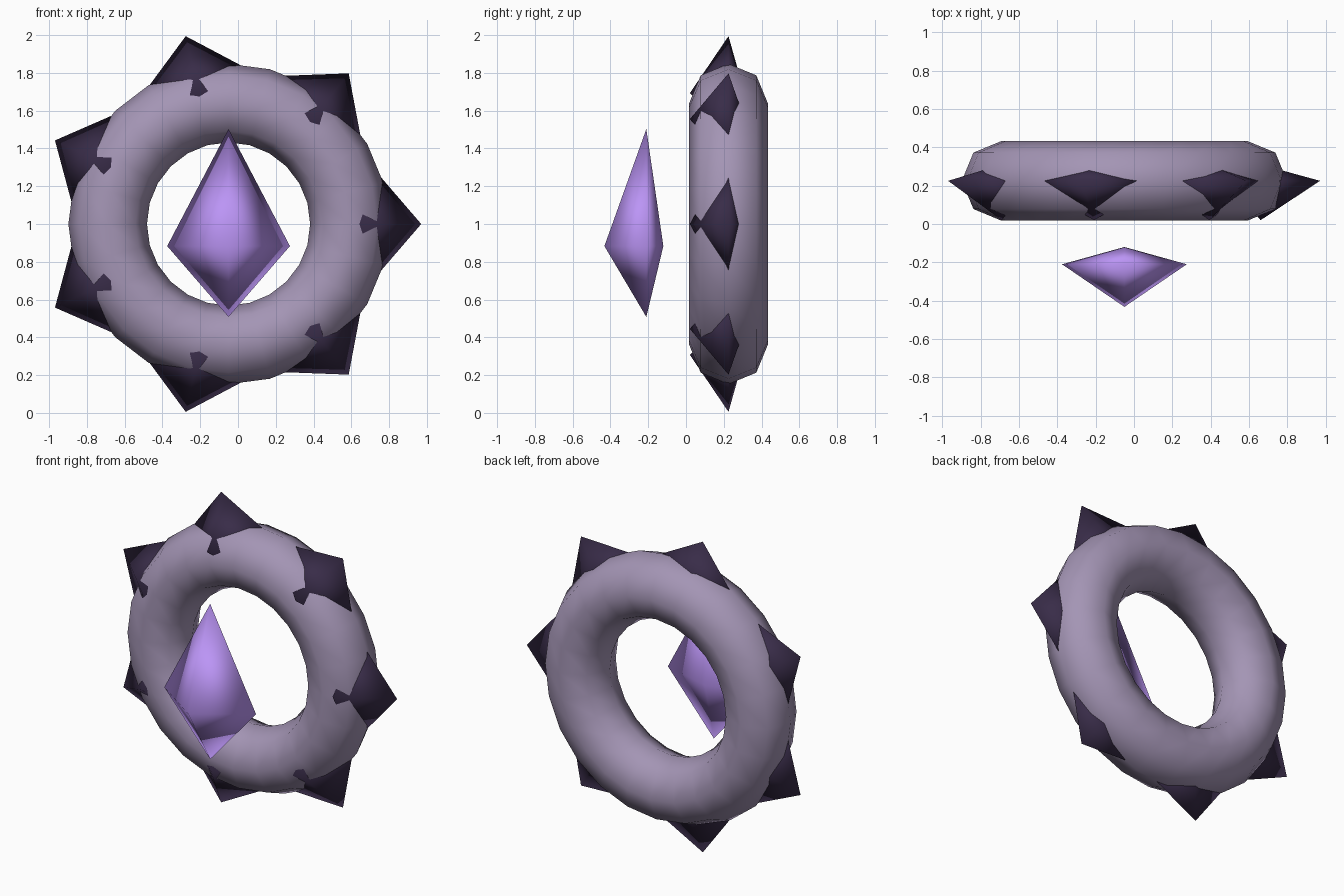
import bpy, bmesh, math
from mathutils import Matrix, Vector

if "Cube" in bpy.data.objects:
    bpy.data.objects.remove(bpy.data.objects["Cube"])

CX, CZ, RING_Y = -0.05, 1.0, 0.225


def material(name, color):
    m = bpy.data.materials.new(name)
    m.diffuse_color = (*color, 1)
    m.use_nodes = True
    m.node_tree.nodes["Principled BSDF"].inputs["Base Color"].default_value = m.diffuse_color
    return m


def crystal(name, up, down, half, front, back, matrix, mat):
    """Four-sided double pyramid, deeper at the front (-y) than at the back."""
    bm = bmesh.new()
    top = bm.verts.new((0, 0, up))
    low = bm.verts.new((0, 0, -down))
    girdle = [bm.verts.new(p) for p in
              ((half, 0, 0), (0, back, 0), (-half, 0, 0), (0, -front, 0))]
    for i in range(4):
        a, b = girdle[i], girdle[(i + 1) % 4]
        bm.faces.new((a, b, top))
        bm.faces.new((b, a, low))
    bm.transform(matrix)
    bmesh.ops.recalc_face_normals(bm, faces=bm.faces)
    for f in bm.faces:
        f.smooth = True
    me = bpy.data.meshes.new(name)
    bm.to_mesh(me)
    bm.free()
    me.materials.append(mat)
    ob = bpy.data.objects.new(name, me)
    bpy.context.collection.objects.link(ob)
    return ob


ring_mat = material("ring_mauve", (0.37, 0.30, 0.46))
spike_mat = material("spike_dark", (0.04, 0.025, 0.065))
gem_mat = material("gem_violet", (0.50, 0.30, 0.92))

# Upright ring
bpy.ops.mesh.primitive_torus_add(
    major_segments=24, minor_segments=8, major_radius=0.64, minor_radius=0.208,
    location=(CX, RING_Y, CZ), rotation=(math.pi / 2, 0, 0))
ring = bpy.context.object
ring.name = "ring"
ring.data.materials.append(ring_mat)
bpy.ops.object.shade_smooth()

# Seven crystal spikes around the ring, points outward
centre = Matrix.Translation(Vector((CX, RING_Y, CZ)))
for i in range(7):
    turn = Matrix.Rotation(math.pi / 2 - i * math.tau / 7, 4, 'Y')
    crystal(f"spike_{i + 1}", 0.31, 0.185, 0.36, 0.205, 0.085,
            centre @ turn @ Matrix.Translation((0, 0, 0.71)), spike_mat)

# Gem floating in front of the ring
crystal("gem", 0.62, 0.375, 0.325, 0.222, 0.09,
        Matrix.Translation((CX, -0.21, 0.883)), gem_mat)
